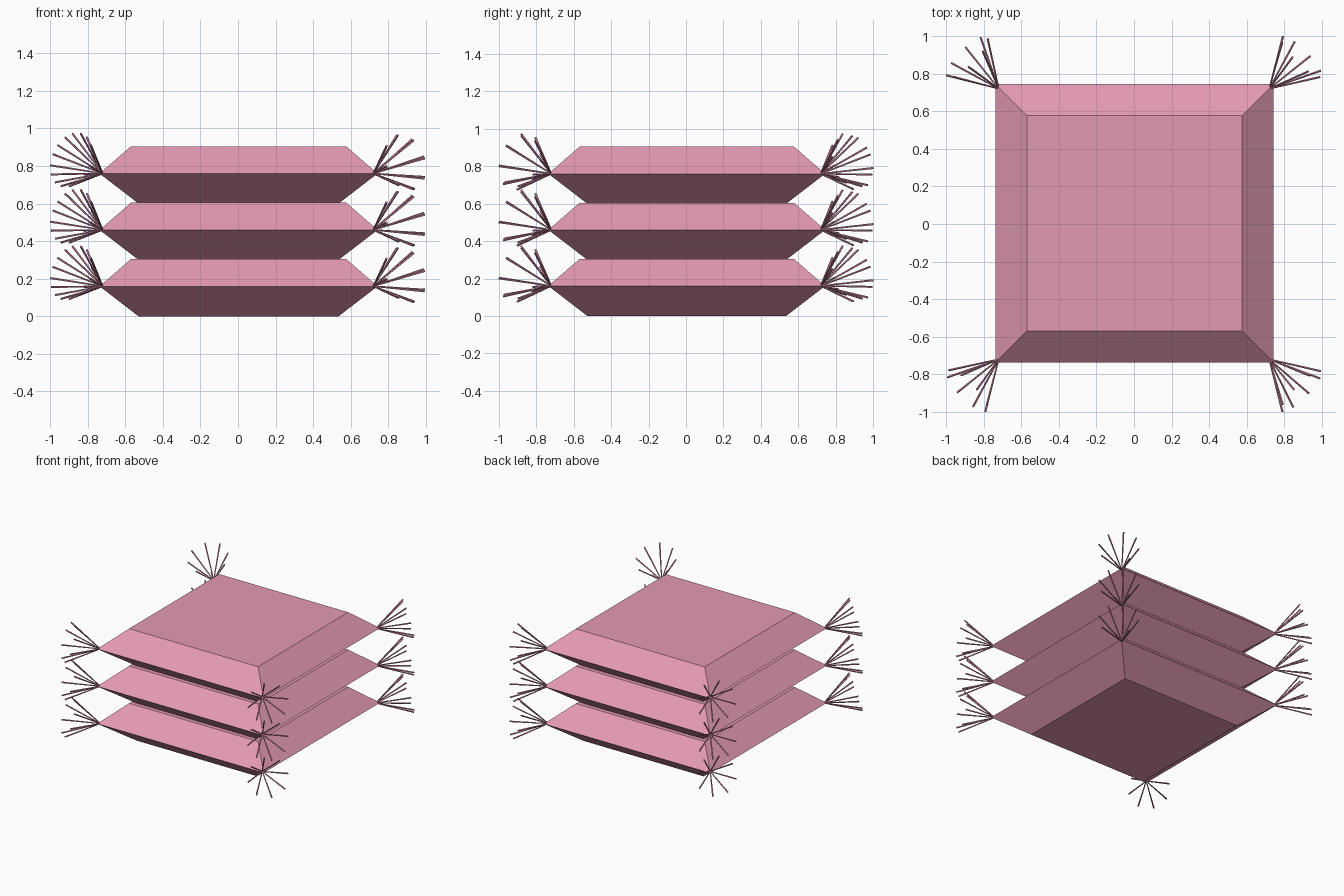
import bpy, bmesh, math
from mathutils import Vector

if "Cube" in bpy.data.objects:
    bpy.data.objects.remove(bpy.data.objects["Cube"])

pink = bpy.data.materials.new("dusty_pink")
pink.diffuse_color = (0.775, 0.323, 0.451, 1)
pink.use_nodes = True
pink.node_tree.nodes["Principled BSDF"].inputs["Base Color"].default_value = pink.diffuse_color


def finish(bm, name):
    bmesh.ops.recalc_face_normals(bm, faces=bm.faces)
    me = bpy.data.meshes.new(name)
    bm.to_mesh(me)
    bm.free()
    me.materials.append(pink)
    ob = bpy.data.objects.new(name, me)
    bpy.context.collection.objects.link(ob)
    return ob


def cushion(name, z0):
    # square rings: bottom, seam, top
    bm = bmesh.new()
    rings = []
    for half, z in ((0.532, 0.0), (0.74, 0.16), (0.573, 0.305)):
        rings.append([bm.verts.new((sx * half + 0.003, sy * half + 0.004, z0 + z))
                      for sx, sy in ((-1, -1), (1, -1), (1, 1), (-1, 1))])
    for a, b in zip(rings, rings[1:]):
        for i in range(4):
            j = (i + 1) % 4
            bm.faces.new((a[i], a[j], b[j], b[i]))
    bm.faces.new(rings[0][::-1])
    bm.faces.new(rings[-1])
    finish(bm, name)


def tassel(name, root, azimuth, elevation, phase):
    # eight thin threads fanned in a cone, pointing outwards and slightly up
    bm = bmesh.new()
    az, el = math.radians(azimuth), math.radians(elevation)
    axis = Vector((math.cos(az) * math.cos(el), math.sin(az) * math.cos(el), math.sin(el)))
    side = Vector((-math.sin(az), math.cos(az), 0))
    up = axis.cross(side)
    for k in range(8):
        t = math.radians(phase + 45 * k)
        d = axis * 0.25 + (side * math.cos(t) + up * math.sin(t)) * 0.15
        mat = d.to_track_quat('Z', 'Y').to_matrix().to_4x4()
        mat.translation = root + d / 2
        bmesh.ops.create_cone(bm, cap_ends=True, segments=5, radius1=0.004,
                              radius2=0.006, depth=d.length, matrix=mat)
    finish(bm, name)


# corner: x sign, y sign, azimuth, elevation, phase
corners = (("back_right", 1, 1, 45, 14, 33), ("back_left", -1, 1, 135, 17, 33),
           ("front_left", -1, -1, 225, 17, 33), ("front_right", 1, -1, 315, 14, 8))

# stack of three cushions with corner tassels
for n, level in enumerate(("bottom", "middle", "top")):
    z = n * 0.30
    cushion(level + "_cushion", z)
    for cname, sx, sy, az, el, ph in corners:
        tassel(f"{level}_tassel_{cname}", Vector((sx * 0.72, sy * 0.72, z + 0.16)), az, el, ph)
